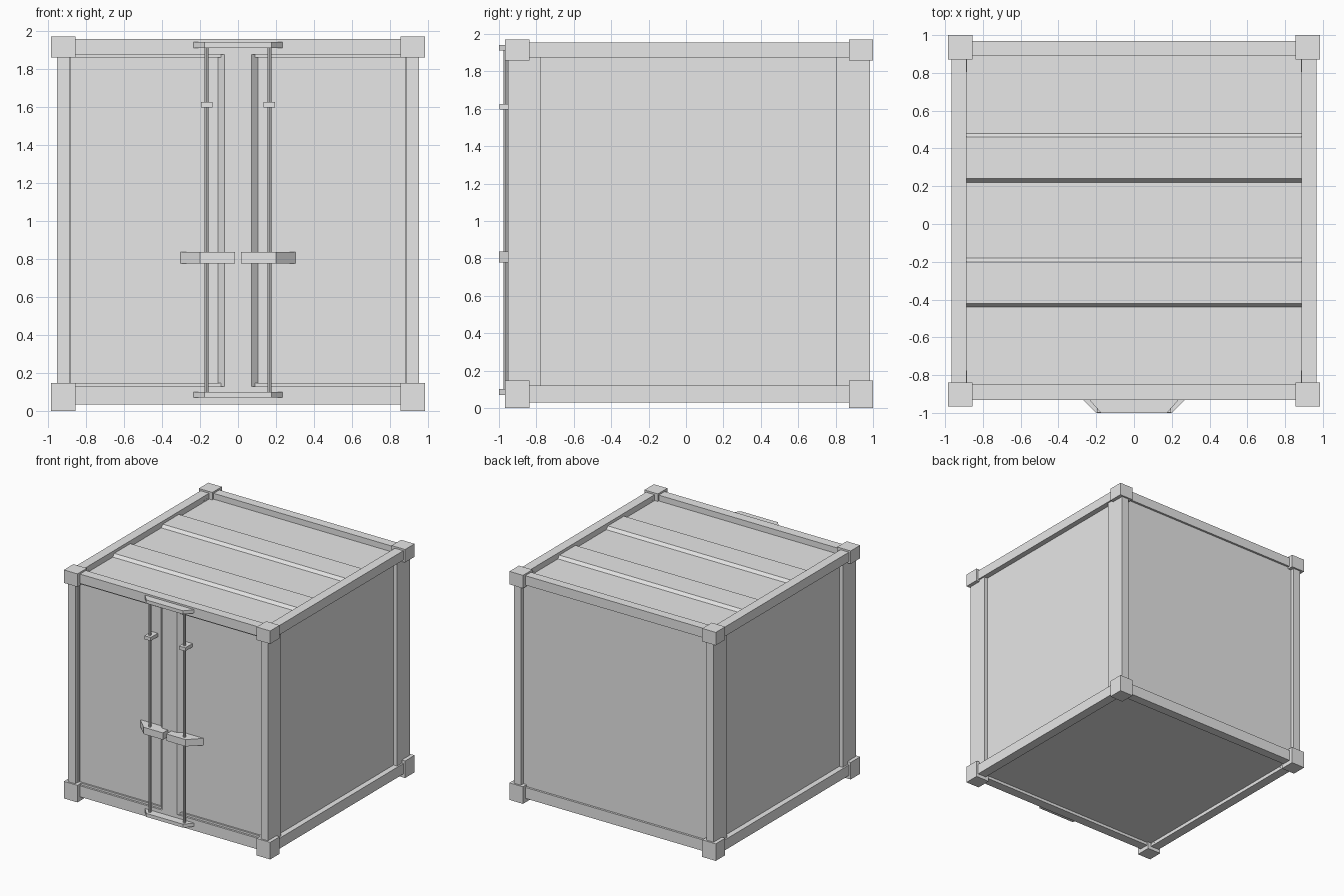
import bpy, bmesh

if "Cube" in bpy.data.objects:
    bpy.data.objects.remove(bpy.data.objects["Cube"], do_unlink=True)

grey = bpy.data.materials.new("plain grey")
grey.use_nodes = True
grey.diffuse_color = (0.8, 0.8, 0.8, 1)
grey.node_tree.nodes["Principled BSDF"].inputs["Base Color"].default_value = (0.8, 0.8, 0.8, 1)


def finish(name, bm):
    bmesh.ops.recalc_face_normals(bm, faces=bm.faces)
    mesh = bpy.data.meshes.new(name)
    bm.to_mesh(mesh)
    bm.free()
    mesh.materials.append(grey)
    obj = bpy.data.objects.new(name, mesh)
    bpy.context.collection.objects.link(obj)
    return obj


def prism(name, outline, axis, lo, hi):
    """Extrude a 2D outline along x (outline is y, z) or along z (outline is x, y)."""
    bm = bmesh.new()
    place = (lambda a, b: (lo, a, b)) if axis == "x" else (lambda a, b: (a, b, lo))
    face = bm.faces.new([bm.verts.new(place(a, b)) for a, b in outline])
    out = bmesh.ops.extrude_face_region(bm, geom=[face])
    move = (hi - lo, 0, 0) if axis == "x" else (0, 0, hi - lo)
    bmesh.ops.translate(bm, vec=move, verts=[v for v in out["geom"] if isinstance(v, bmesh.types.BMVert)])
    return finish(name, bm)


def box(name, x, y, z):
    return prism(name, [(x[0], y[0]), (x[1], y[0]), (x[1], y[1]), (x[0], y[1])], "z", *z)


def span(side, inner, outer):
    return sorted((side * inner, side * outer))


# Corner fittings and posts
for side, sx in (("left", 1), ("right", -1)):
    for end, fit_y, post_y in (("front", (-0.967, -0.838), (-0.953, -0.775)),
                               ("back", (0.871, 1.0), (0.805, 0.985))):
        x = span(sx, 0.855, 0.984)
        box(f"{end}_{side}_bottom_corner", x, fit_y, (0, 0.147))
        box(f"{end}_{side}_top_corner", x, fit_y, (1.858, 1.97))
        box(f"{end}_{side}_post", span(sx, 0.885, 0.953), post_y, (0.05, 1.92))

# Rails along the edges
for level, side_z, end_z in (("bottom", (0.03, 0.12), (0.035, 0.13)),
                             ("top", (1.874, 1.955), (1.874, 1.955))):
    for side, sx in (("left", 1), ("right", -1)):
        box(f"{side}_{level}_rail", span(sx, 0.886, 0.967), (-0.86, 0.89), side_z)
    box(f"front_{level}_rail", (-0.88, 0.88), (-0.932, -0.85), end_z)
    box(f"back_{level}_rail", (-0.88, 0.88), (0.89, 0.968), end_z)

# Side walls, back wall and floor
for side, sx in (("left", 1), ("right", -1)):
    box(f"{side}_wall", span(sx, 0.88, 0.92), (-0.8, 0.83), (0.08, 1.9))
box("back_wall", (-0.9, 0.9), (0.9, 0.95), (0.08, 1.9))
box("floor", (-0.9, 0.9), (-0.88, 0.92), (0.06, 0.1))

# Roof with two raised ribs
roof = [(-0.88, 1.87), (-0.88, 1.905)]
for start in (-0.44, 0.22):
    roof += [(start, 1.905), (start + 0.02, 1.93), (start + 0.24, 1.93), (start + 0.26, 1.905)]
roof += [(0.92, 1.905), (0.92, 1.87)]
prism("roof", roof, "x", -0.9, 0.9)

# Door frame lip
for side, sx in (("left", 1), ("right", -1)):
    box(f"{side}_door_lip", span(sx, 0.878, 0.9), (-0.915, -0.86), (0.1, 1.9))
box("bottom_door_lip", (-0.89, 0.89), (-0.915, -0.86), (0.1, 0.147))
box("top_door_lip", (-0.89, 0.89), (-0.915, -0.86), (1.86, 1.9))

# Doors, each with half of the raised centre strip
for side, sx in (("left", 1), ("right", -1)):
    outline = [(0.001, -0.86), (0.001, -0.932), (0.07, -0.932), (0.105, -0.9), (0.89, -0.9), (0.89, -0.86)]
    prism(f"{side}_door", [(sx * a, b) for a, b in outline], "z", 0.12, 1.88)

    # Locking rod, clip and handle
    bpy.ops.mesh.primitive_cylinder_add(vertices=8, radius=0.011, depth=1.82, location=(sx * 0.165, -0.965, 1.005))
    rod = bpy.context.object
    rod.name = f"{side}_locking_rod"
    rod.data.materials.append(grey)
    bpy.ops.object.shade_smooth_by_angle()
    box(f"{side}_rod_clip", span(sx, 0.135, 0.195), (-0.997, -0.89), (1.595, 1.625))
    handle = [(0.016, -0.9), (0.016, -1.0), (0.2, -1.0), (0.302, -0.9)]
    prism(f"{side}_handle", [(sx * a, b) for a, b in handle], "z", 0.777, 0.836)

# Brackets holding the rods
bracket = [(-0.237, -0.93), (-0.175, -1.0), (0.175, -1.0), (0.237, -0.93)]
prism("bottom_rod_bracket", bracket, "z", 0.07, 0.1)
prism("top_rod_bracket", bracket, "z", 1.91, 1.94)
